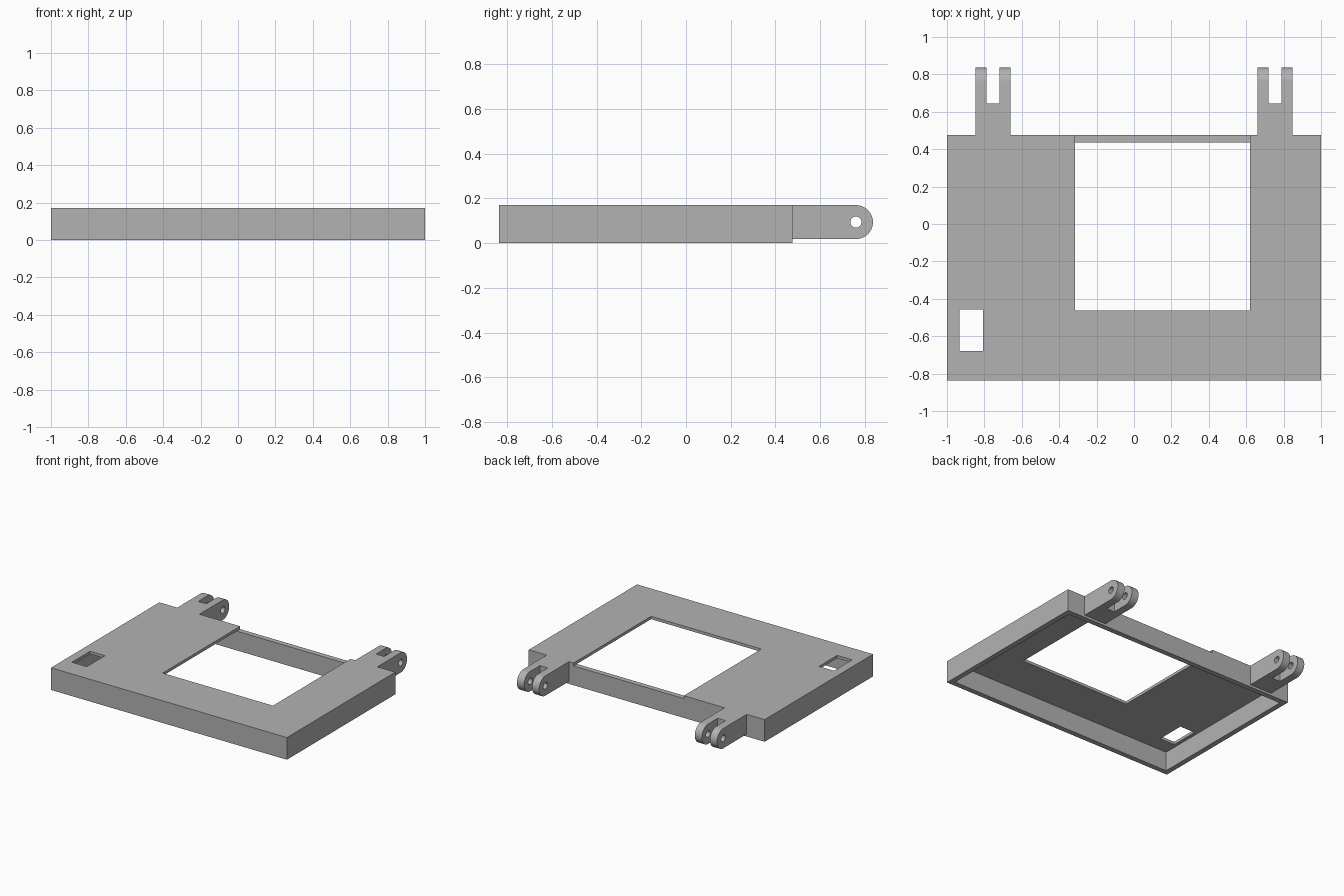
import bpy
import bmesh
from math import cos, sin, pi, radians
from mathutils import Matrix, Vector

cube = bpy.data.objects.get("Cube")
if cube:
    bpy.data.objects.remove(cube, do_unlink=True)

# Single grey finish
grey = bpy.data.materials.new("plain_grey")
grey.use_nodes = True
colour = (0.45, 0.45, 0.45, 1)
grey.diffuse_color = colour
grey.node_tree.nodes["Principled BSDF"].inputs["Base Color"].default_value = colour

TOP = 0.17          # height of the tray
WALL = 0.04         # side wall thickness
LID = TOP - 0.022   # underside of the top plate
FRONT, BACK = -0.836, 0.476


def make_object(name, bm):
    bmesh.ops.recalc_face_normals(bm, faces=bm.faces)
    mesh = bpy.data.meshes.new(name)
    bm.to_mesh(mesh)
    bm.free()
    mesh.materials.append(grey)
    obj = bpy.data.objects.new(name, mesh)
    bpy.context.collection.objects.link(obj)
    return obj


def box(name, x, y, z):
    bm = bmesh.new()
    bmesh.ops.create_cube(bm, size=1)
    spans = (x, y, z)
    bm.transform(Matrix.Translation([(a + b) / 2 for a, b in spans])
                 @ Matrix.Diagonal([b - a for a, b in spans] + [1]))
    return make_object(name, bm)


def extrude_profile(name, points, x0, x1):
    """Extrude a closed (y, z) outline along x."""
    bm = bmesh.new()
    face = bm.faces.new([bm.verts.new((x0, y, z)) for y, z in points])
    new = bmesh.ops.extrude_face_region(bm, geom=[face])["geom"]
    bmesh.ops.translate(bm, vec=Vector((x1 - x0, 0, 0)),
                        verts=[v for v in new if isinstance(v, bmesh.types.BMVert)])
    return make_object(name, bm)


def arc(y, z, radius, start, end, steps):
    angles = [start + (end - start) * i / steps for i in range(steps + 1)]
    return [(y + radius * cos(a), z + radius * sin(a)) for a in angles]


def cut(obj, cutter):
    cutter.hide_render = True
    mod = obj.modifiers.new("cut", "BOOLEAN")
    mod.operation = "DIFFERENCE"
    mod.solver = "EXACT"
    mod.object = cutter
    bpy.context.view_layer.objects.active = obj
    bpy.ops.object.modifier_apply(modifier=mod.name)
    bpy.data.objects.remove(cutter, do_unlink=True)


# Tray: a shell open underneath, with a large opening and a small slot on top
tray = box("tray", (-1, 1), (FRONT, BACK), (0, TOP))
cut(tray, box("cavity", (-1 + WALL, 1 - WALL), (FRONT + WALL, BACK - WALL), (-0.1, LID)))
cut(tray, box("large_opening", (-0.315, 0.62), (-0.462, 0.6), (LID, 0.3)))
cut(tray, box("small_slot", (-0.934, -0.807), (-0.678, -0.458), (0.1, 0.3)))

# Hinge arms: rounded ends, a fork gap and a pin hole
R = 0.076
PIN_Y, PIN_Z = 0.836 - R, TOP - R
outline = [(BACK, TOP), (BACK, TOP - 2 * R)]
outline += arc(PIN_Y, PIN_Z, R, -pi / 2, pi / 2, 24)
pin = arc(PIN_Y, PIN_Z, 0.025, 0, 2 * pi, 32)[:-1]

for side, name in ((1, "left_hinge_arm"), (-1, "right_hinge_arm")):
    arm = extrude_profile(name, outline, side * 0.66, side * 0.848)
    gap = sorted((side * 0.72, side * 0.788))
    cut(arm, box("fork_gap", gap, (0.644, 1), (-0.1, 0.3)))
    cut(arm, extrude_profile("pin_hole", pin, side * 0.6, side * 0.9))
    bpy.ops.object.select_all(action="DESELECT")
    arm.select_set(True)
    bpy.context.view_layer.objects.active = arm
    bpy.ops.object.shade_smooth_by_angle(angle=radians(30))
